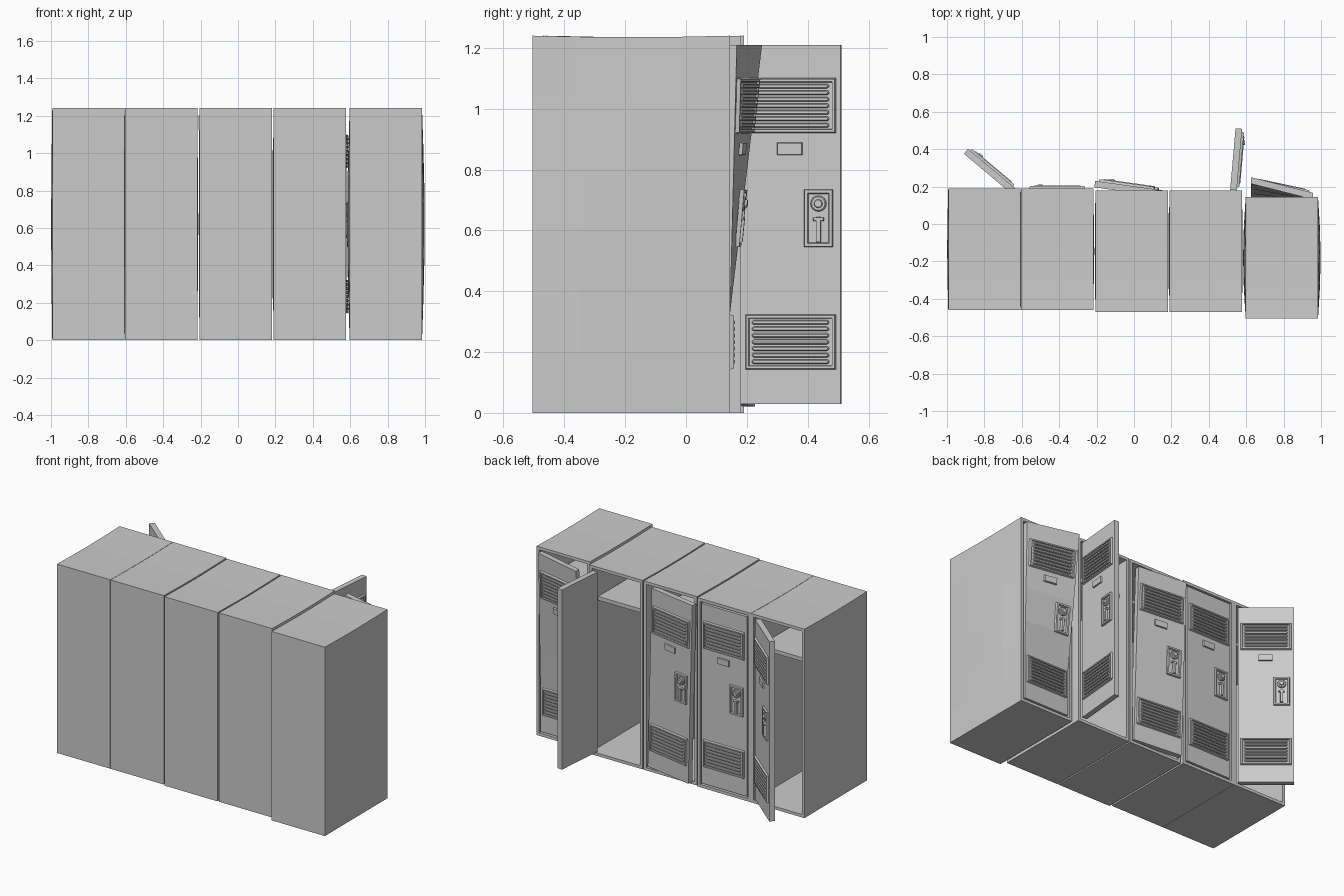
import bpy, bmesh, math
from mathutils import Vector, Matrix

if "Cube" in bpy.data.objects:
    bpy.data.objects.remove(bpy.data.objects["Cube"])

W, D, H, T = 0.387, 0.65, 1.24, 0.027      # locker width, depth, height, wall
DW, DT = 0.33, 0.035                       # door width, thickness


def finish(bm, name, place=None):
    bmesh.ops.recalc_face_normals(bm, faces=bm.faces)
    if place:
        for v in bm.verts:
            v.co = place(v.co)
    me = bpy.data.meshes.new(name)
    bm.to_mesh(me)
    bm.free()
    ob = bpy.data.objects.new(name, me)
    bpy.context.collection.objects.link(ob)
    return ob


def box(bm, lo, hi):
    lo, hi = Vector(lo), Vector(hi)
    m = Matrix.Translation((lo + hi) / 2) @ Matrix.Diagonal((*(hi - lo), 1))
    return bmesh.ops.create_cube(bm, size=1, matrix=m)


def cut(bm, axis, value):
    no = Vector((axis == 0, axis == 1, axis == 2))
    bmesh.ops.bisect_plane(bm, geom=bm.verts[:] + bm.edges[:] + bm.faces[:],
                           plane_co=no * value, plane_no=no)


def outline(hw, hh, n):
    # rectangle when n is 0, otherwise fully rounded ends
    r = min(hw, hh) if n else 0
    pts = []
    for k, (sx, sz) in enumerate(((1, 1), (-1, 1), (-1, -1), (1, -1))):
        for i in range(n + 1):
            a = math.pi / 2 * (k + (i / n if n else 0))
            pts.append((sx * (hw - r) + r * math.cos(a), sz * (hh - r) + r * math.sin(a)))
    return pts


def loft(bm, u, z, rings, n=0):
    # stacked outlines (half width, half height, y) on the door face
    loops = [[bm.verts.new((-u + x, y, z + h)) for x, h in outline(hw, hh, n)]
             for hw, hh, y in rings]
    for a, b in zip(loops, loops[1:]):
        for i in range(len(a)):
            j = (i + 1) % len(a)
            bm.faces.new((a[i], a[j], b[j], b[i]))
    bm.faces.new(loops[0])
    bm.faces.new(loops[-1])
    bmesh.ops.remove_doubles(bm, verts=sum(loops, []), dist=1e-5)


def locker(tag, x0, front, bulge):
    # hollow cabinet, open at +y, with slightly dented panels
    bm = bmesh.new()
    box(bm, (x0, front - D, 0), (x0 + W, front, H))
    bm.faces.ensure_lookup_table()
    f = max(bm.faces, key=lambda f: f.calc_center_median().y)
    bmesh.ops.inset_region(bm, faces=[f], thickness=T)
    r = bmesh.ops.extrude_face_region(bm, geom=[f])
    bmesh.ops.translate(bm, vec=(0, T - D, 0),
                        verts=[g for g in r['geom'] if isinstance(g, bmesh.types.BMVert)])
    bmesh.ops.delete(bm, geom=[f], context='FACES_ONLY')
    for k in range(1, 6):
        cut(bm, 2, H * k / 6)
    for k in range(1, 4):
        cut(bm, 1, front - D * k / 4)

    def dent(c):
        s = math.sin(math.pi * (front - c.y) / D)
        side = 1 if c.x > x0 + W / 2 else -1
        dx = side * bulge * s * math.sin(math.pi * c.z / H)
        dz = -0.005 * s if c.z > H - 0.001 else 0
        return c + Vector((dx, 0, dz))
    finish(bm, "locker_body_" + tag, dent)
    # hat shelf
    bm = bmesh.new()
    box(bm, (x0 + T - 0.004, front - D + T - 0.004, 0.99),
        (x0 + W - T + 0.004, front - 0.06, 1.015))
    finish(bm, "hat_shelf_" + tag)


def door(tag, place):
    # door panel, local frame: hinge at origin, free edge at -x, face at y = 0
    bm = bmesh.new()
    box(bm, (-DW, -DT, 0.03), (0, 0, 1.21))
    for z in (0.33, 0.55, 0.77, 0.99):
        cut(bm, 2, z)
    finish(bm, "door_panel_" + tag, place)
    # louvred vents
    for part, z in (("upper", 1.01), ("lower", 0.233)):
        bm = bmesh.new()
        loft(bm, 0.165, z, [(0.15, 0.091, -0.002), (0.146, 0.087, 0.012),
                            (0.138, 0.079, 0.012), (0.136, 0.077, 0.005)])
        for i in range(7):
            loft(bm, 0.165, z + (i - 3) * 0.0215,
                 [(0.127, 0.0075, 0.003), (0.127, 0.0075, 0.012), (0.123, 0.004, 0.016)], 3)
        finish(bm, part + "_vent_" + tag, place)
    # number plate holder
    bm = bmesh.new()
    loft(bm, 0.162, 0.868, [(0.042, 0.021, -0.002), (0.04, 0.019, 0.009)])
    finish(bm, "plate_holder_" + tag, place)
    # recessed lock plate with dial and pull handle
    bm = bmesh.new()
    loft(bm, 0.257, 0.64, [(0.048, 0.095, -0.002), (0.046, 0.093, 0.012),
                           (0.036, 0.083, 0.012), (0.033, 0.08, 0.002)])
    loft(bm, 0.257, 0.688, [(0.026, 0.026, 0), (0.026, 0.026, 0.01), (0.022, 0.022, 0.014),
                            (0.014, 0.014, 0.014), (0.012, 0.012, 0.022)], 4)
    loft(bm, 0.257, 0.637, [(0.018, 0.006, 0), (0.016, 0.005, 0.014)])
    loft(bm, 0.257, 0.602, [(0.009, 0.042, 0), (0.007, 0.04, 0.018)])
    finish(bm, "lock_" + tag, place)


def swing(x, y, angle, sag=0):
    # door opened about its hinge, optionally sagging in its own plane
    m = (Matrix.Translation((x, y, 0)) @ Matrix.Rotation(-math.radians(angle), 4, 'Z')
         @ Matrix.Rotation(-math.radians(sag), 4, 'Y'))
    return lambda c: m @ c


def bent(x, y):
    # door forced out at the top free corner
    def f(c):
        t = max(0, (c.z - 0.33) / 0.88)
        return Vector((x + c.x, y + c.y + t * (0.022 - c.x / DW * 0.083), c.z))
    return f


# row of lockers: left edge, front y, side bulge, door opening, sag
row = [(-0.993, 0.19, 0.006, 40, 0), (-0.604, 0.19, 0.003, 0, 0),
       (-0.206, 0.18, 0.004, 8, 1.6), (0.190, 0.18, 0.004, 95, 0),
       (0.597, 0.145, 0.014, None, 0)]
for i, (x0, front, bulge, angle, sag) in enumerate(row, 1):
    locker(str(i), x0, front, bulge)
    hx = x0 + W - T - 0.001
    door(str(i), bent(hx, front) if angle is None else swing(hx, front, angle, sag))
